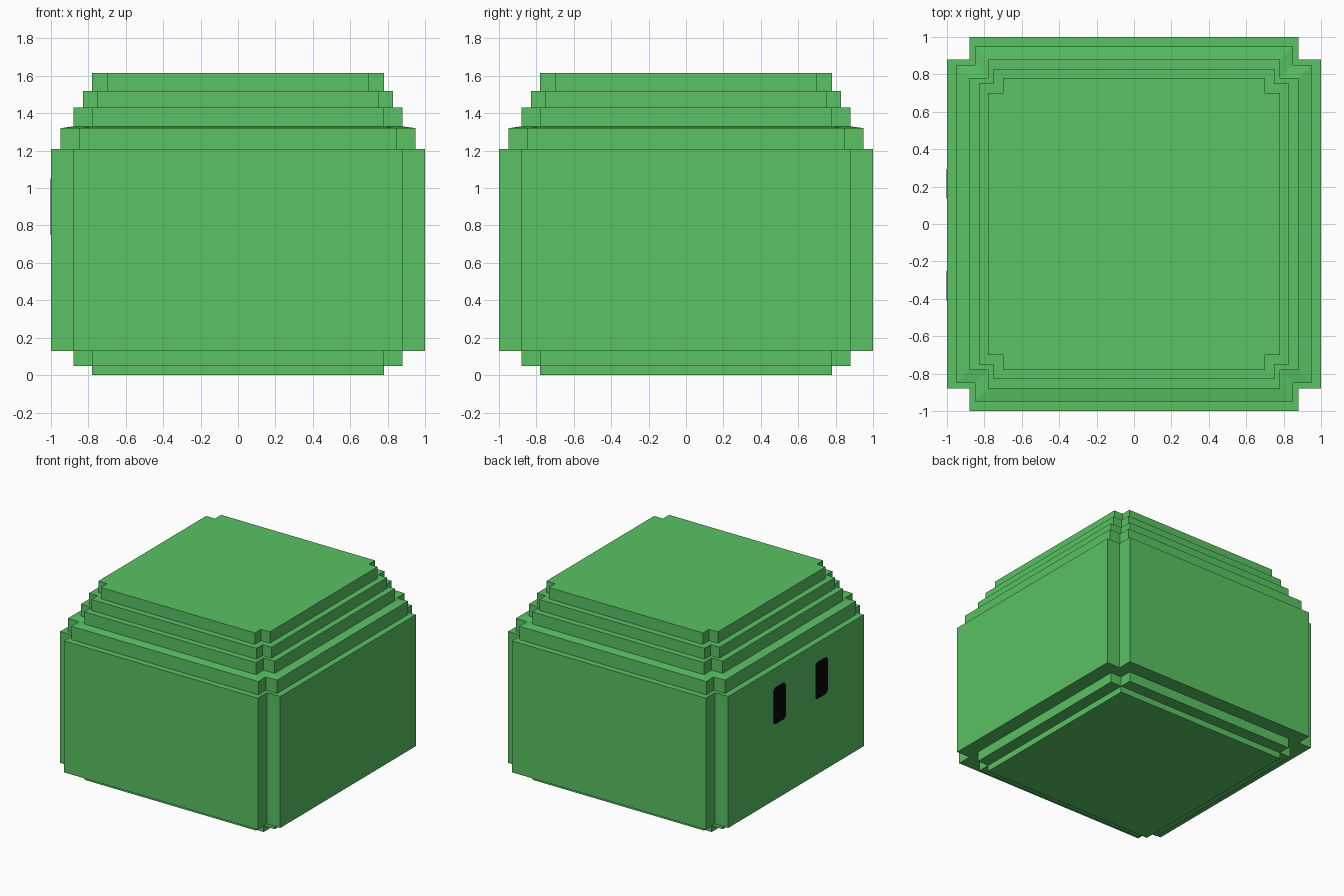
import bpy, bmesh

if "Cube" in bpy.data.objects:
    bpy.data.objects.remove(bpy.data.objects["Cube"])


def material(name, rgb):
    m = bpy.data.materials.new(name)
    m.diffuse_color = (*rgb, 1)
    m.use_nodes = True
    m.node_tree.nodes["Principled BSDF"].inputs["Base Color"].default_value = m.diffuse_color
    return m


green = material("leaf green", (0.1, 0.54, 0.125))
black = material("black", (0.002, 0.002, 0.002))


def finish(name, bm, mat):
    bmesh.ops.recalc_face_normals(bm, faces=bm.faces)
    me = bpy.data.meshes.new(name)
    bm.to_mesh(me)
    bm.free()
    me.materials.append(mat)
    ob = bpy.data.objects.new(name, me)
    bpy.context.collection.objects.link(ob)


def outline(half, notch):
    # Square with a square notch cut from each corner
    pts = []
    a, b = half, notch
    for _ in range(4):
        pts += [(a, b), (b, b), (b, a)]
        pts = [(y, -x) for x, y in pts]
    return pts


# Cross-section steps from the ground up: half width, notch position, height
steps = [(0.78, 0.78, 0.0), (0.78, 0.78, 0.05),
         (0.88, 0.78, 0.05), (0.88, 0.78, 0.13),
         (1.0, 0.88, 0.13), (1.0, 0.88, 1.21),
         (0.95, 0.85, 1.21), (0.95, 0.85, 1.32),
         (0.88, 0.78, 1.33), (0.88, 0.78, 1.43),
         (0.83, 0.75, 1.43), (0.83, 0.75, 1.52),
         (0.78, 0.70, 1.52), (0.78, 0.70, 1.614)]

# Stepped body: one skin bridged through all the steps
bm = bmesh.new()
rings = [[bm.verts.new((x, y, z)) for x, y in outline(h, n)] for h, n, z in steps]
for lo, hi in zip(rings, rings[1:]):
    for i in range(12):
        j = (i + 1) % 12
        bm.faces.new((lo[i], lo[j], hi[j], hi[i]))
bm.faces.new(rings[0])
bm.faces.new(rings[-1])
bmesh.ops.remove_doubles(bm, verts=bm.verts, dist=1e-5)
finish("stepped_body", bm, green)

# Eyes: thin plates with clipped corners on the -x side
for name, yc in (("eye_left", 0.215), ("eye_right", -0.33)):
    bm = bmesh.new()
    w, h, c, zc = 0.078, 0.15, 0.02, 0.90
    pts = [(w, h - c), (w - c, h), (c - w, h), (-w, h - c),
           (-w, c - h), (c - w, -h), (w - c, -h), (w, c - h)]
    face = bm.faces.new([bm.verts.new((-1.003, yc + y, zc + z)) for y, z in pts])
    ext = bmesh.ops.extrude_face_region(bm, geom=[face], use_keep_orig=True)
    moved = [g for g in ext["geom"] if isinstance(g, bmesh.types.BMVert)]
    bmesh.ops.translate(bm, verts=moved, vec=(0.004, 0, 0))
    finish(name, bm, black)
